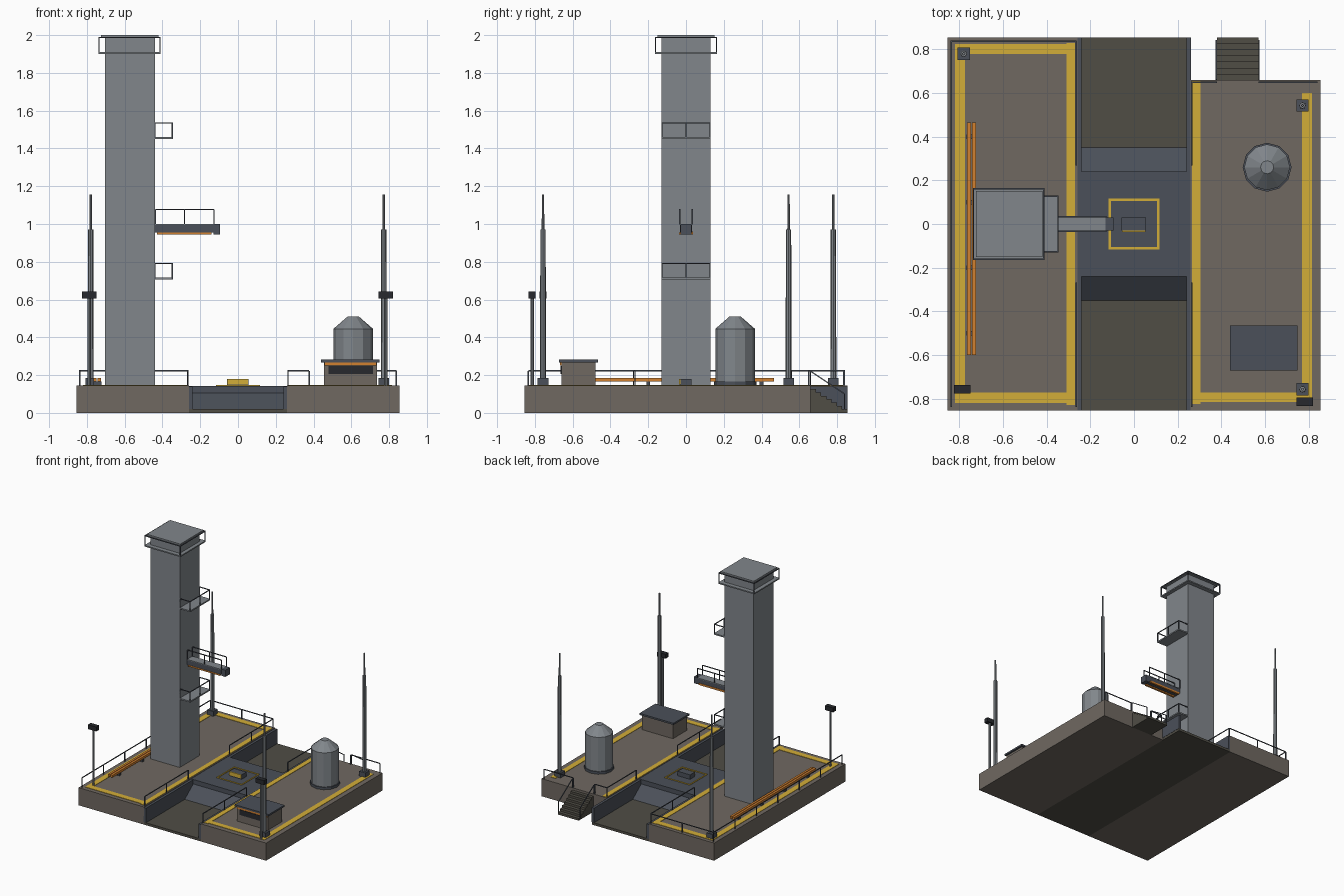
import bpy, bmesh, math
from mathutils import Vector

if "Cube" in bpy.data.objects:
    bpy.data.objects.remove(bpy.data.objects["Cube"])


def mat(name, r, g, b):
    m = bpy.data.materials.new(name)
    m.diffuse_color = (r, g, b, 1)
    m.use_nodes = True
    m.node_tree.nodes["Principled BSDF"].inputs["Base Color"].default_value = m.diffuse_color
    return m


CONC = mat("concrete", 0.16, 0.14, 0.12)
DARK = mat("scorched", 0.08, 0.075, 0.06)
STEEL = mat("steel", 0.22, 0.24, 0.26)
NAVY = mat("dark_steel", 0.07, 0.08, 0.1)
BLACK = mat("black", 0.02, 0.022, 0.026)
YEL = mat("yellow", 0.65, 0.42, 0.04)
ORG = mat("orange", 0.65, 0.22, 0.03)


def finish(name, bm, m):
    bmesh.ops.recalc_face_normals(bm, faces=bm.faces)
    me = bpy.data.meshes.new(name)
    bm.to_mesh(me)
    bm.free()
    me.materials.append(m)
    ob = bpy.data.objects.new(name, me)
    bpy.context.collection.objects.link(ob)
    return ob


def add_box(bm, x0, x1, y0, y1, z0, z1):
    vs = bmesh.ops.create_cube(bm, size=1)["verts"]
    for v in vs:
        v.co = Vector((x0 + (v.co.x + .5) * (x1 - x0), y0 + (v.co.y + .5) * (y1 - y0),
                       z0 + (v.co.z + .5) * (z1 - z0)))


def boxes(name, m, *specs):
    bm = bmesh.new()
    for s in specs:
        add_box(bm, *s)
    return finish(name, bm, m)


def lathe(name, m, x, y, prof, n):
    bm = bmesh.new()
    rings = [[bm.verts.new((x + r * math.cos(2 * math.pi * i / n),
                            y + r * math.sin(2 * math.pi * i / n), z)) for i in range(n)]
             for r, z in prof]
    for a, b in zip(rings, rings[1:]):
        for i in range(n):
            bm.faces.new((a[i], a[(i + 1) % n], b[(i + 1) % n], b[i]))
    bm.faces.new(rings[0])
    bm.faces.new(rings[-1])
    return finish(name, bm, m)


def extrude_yz(name, m, pts, x0, x1):
    bm = bmesh.new()
    f = bm.faces.new([bm.verts.new((x0, y, z)) for y, z in pts])
    ext = bmesh.ops.extrude_face_region(bm, geom=[f])["geom"]
    for v in ext:
        if isinstance(v, bmesh.types.BMVert):
            v.co.x = x1
    return finish(name, bm, m)


def bar(bm, a, b, w):
    a, b = Vector(a), Vector(b)
    vs = bmesh.ops.create_cube(bm, size=1)["verts"]
    q = (b - a).to_track_quat('Z', 'Y')
    for v in vs:
        v.co = (a + b) / 2 + q @ Vector((v.co.x * w, v.co.y * w, v.co.z * (b - a).length))


def railing(name, path, z0, z1, step=0.28, w=0.006):
    """Top rail along a path with evenly spaced posts."""
    bm = bmesh.new()
    for (ax, ay), (bx, by) in zip(path, path[1:]):
        bar(bm, (ax, ay, z1), (bx, by, z1), w)
        n = max(1, round(math.hypot(bx - ax, by - ay) / step))
        for i in range(n + 1):
            x, y = ax + (bx - ax) * i / n, ay + (by - ay) * i / n
            bar(bm, (x, y, z0), (x, y, z1), w)
    return finish(name, bm, NAVY)


T = 0.145
# Concrete slabs and the trench between them
boxes("left_slab", CONC, (-.855, -.26, -.855, .855, 0, T))
boxes("right_slab", CONC, (.26, .855, -.855, .66, 0, T))
boxes("trench_floor", DARK, (-.26, .26, -.855, .855, 0, .02))
boxes("trench_walls", NAVY, *[(min(s * .24, s * .262), max(s * .24, s * .262), y, y + .615, .02, .14)
                              for s in (-1, 1) for y in (-.855, .24)])
extrude_yz("flame_deflector", NAVY, [(-.35, .02), (.35, .02), (.24, .105), (-.24, .105)], -.24, .24)
boxes("pad_platform", NAVY, (-.26, .26, -.24, .24, .105, .142))

# Painted safety stripes
boxes("left_stripes", YEL, (-.31, -.27, -.83, .83, T, T + .003), (-.82, -.775, -.82, .825, T, T + .003),
      (-.775, -.31, .778, .825, T, T + .003), (-.775, -.31, -.82, -.773, T, T + .003))
boxes("right_stripes", YEL, (.265, .305, -.825, .655, T, T + .003), (.77, .815, -.82, .6, T, T + .003),
      (.305, .77, -.815, -.772, T, T + .003))
boxes("pad_marking", YEL, (-.116, .116, -.116, -.106, .142, .147), (-.116, .116, .106, .116, .142, .147),
      (-.116, -.106, -.106, .106, .142, .147), (.106, .116, -.106, .106, .142, .147))
boxes("hold_down_block", NAVY, (-.058, .055, -.03, .03, .142, .179))
boxes("hold_down_face", YEL, (-.055, .052, -.037, -.03, .15, .18))

# Tower, crown deck and its railing
boxes("tower", STEEL, (-.705, -.44, -.13, .13, T, 1.985))
boxes("tower_cap", STEEL, (-.725, -.42, -.152, .152, 1.985, 2.0))
boxes("crown_deck", STEEL, (-.738, -.41, -.165, .165, 1.9, 1.91))
railing("crown_rail", [(-.735, -.162), (-.413, -.162), (-.413, .162), (-.735, .162), (-.735, -.162)],
        1.905, 1.988, 1)

# Balconies
for i, z in enumerate((.705, 1.45)):
    boxes(f"balcony_deck_{i}", STEEL, (-.44, -.345, -.13, .13, z, z + .011))
    railing(f"balcony_rail_{i}", [(-.44, -.127), (-.348, -.127), (-.348, .127), (-.44, .127)],
            z + .005, z + .085, .127)

# Access arm
boxes("access_arm", NAVY, (-.44, -.13, -.033, .033, .955, .994))
boxes("arm_deck", STEEL, (-.44, -.13, -.035, .035, .994, 1.0))
boxes("arm_tip", NAVY, (-.13, -.095, -.03, .03, .945, 1.0))
boxes("arm_pipe", ORG, (-.43, -.14, .02, .036, .945, .96), (-.43, -.14, -.036, -.02, .945, .956))
for s in (-1, 1):
    railing("arm_rail", [(-.437, s * .033), (-.128, s * .033)], 1.0, 1.077, .15)

# Lightning masts
for x, y in ((-.78, .78), (.772, .543), (.772, -.757)):
    boxes("mast_base", NAVY, (x - .028, x + .028, y - .028, y + .028, T, .185))
    lathe("mast", STEEL, x, y, [(.016, .18), (.014, .97), (.007, .97), (.006, 1.155)], 8)

# Floodlights
for x, y in ((-.787, -.757), (.782, -.815)):
    lathe("floodlight_pole", STEEL, x, y, [(.009, T), (.009, .61)], 8)
    boxes("floodlight", BLACK, (x - .038, x + .038, y - .019, y + .019, .606, .642))

# Storage tank
lathe("tank", STEEL, .61, .26, [(.105, T), (.105, .445), (.03, .51)], 12)
lathe("tank_ring", NAVY, .61, .26, [(.112, T), (.112, .165)], 12)

# Control hut
boxes("hut", CONC, (.455, .735, -.66, -.48, T, .27))
boxes("hut_roof", NAVY, (.44, .75, -.672, -.465, .268, .282))
boxes("hut_band", ORG, (.458, .732, -.668, -.655, .252, .268))
boxes("hut_window", BLACK, (.48, .715, -.665, -.655, .205, .248))

# Supply pipes on saddles
for x in (-.757, -.734):
    boxes("supply_pipe", ORG, (x - .009, x + .009, -.6, .465, .165, .184))
boxes("pipe_saddles", NAVY, *[(-.768, -.723, y - .01, y + .01, T, .167) for y in (-.5, -.2, .1, .4)])

# Stairs with handrails
N = 7
d, h = .195 / N, T / (N + 1)
pts = [(.66, 0)]
for i in range(N):
    pts += [(.66 + i * d, T - (i + 1) * h), (.66 + (i + 1) * d, T - (i + 1) * h)]
extrude_yz("stairs", DARK, pts + [(.855, 0)], .38, .57)
bm = bmesh.new()
for x in (.377, .573):
    bar(bm, (x, .66, .22), (x, .84, .1), .006)
    bar(bm, (x, .66, T), (x, .66, .22), .006)
    bar(bm, (x, .84, .01), (x, .84, .1), .006)
finish("stair_handrails", bm, NAVY)

# Perimeter railings
railing("left_rail", [(-.838, -.835), (-.838, .838), (-.267, .838)], T, .223)
railing("back_rail_a", [(.265, .65), (.377, .65)], T, .223)
railing("back_rail_b", [(.573, .65), (.838, .65)], T, .223)
for s, e in ((-1, .835), (1, .65)):
    railing("trench_rail_front", [(s * .265, -.835), (s * .265, -.27)], T, .223)
    railing("trench_rail_back", [(s * .265, .27), (s * .265, e)], T, .223)
